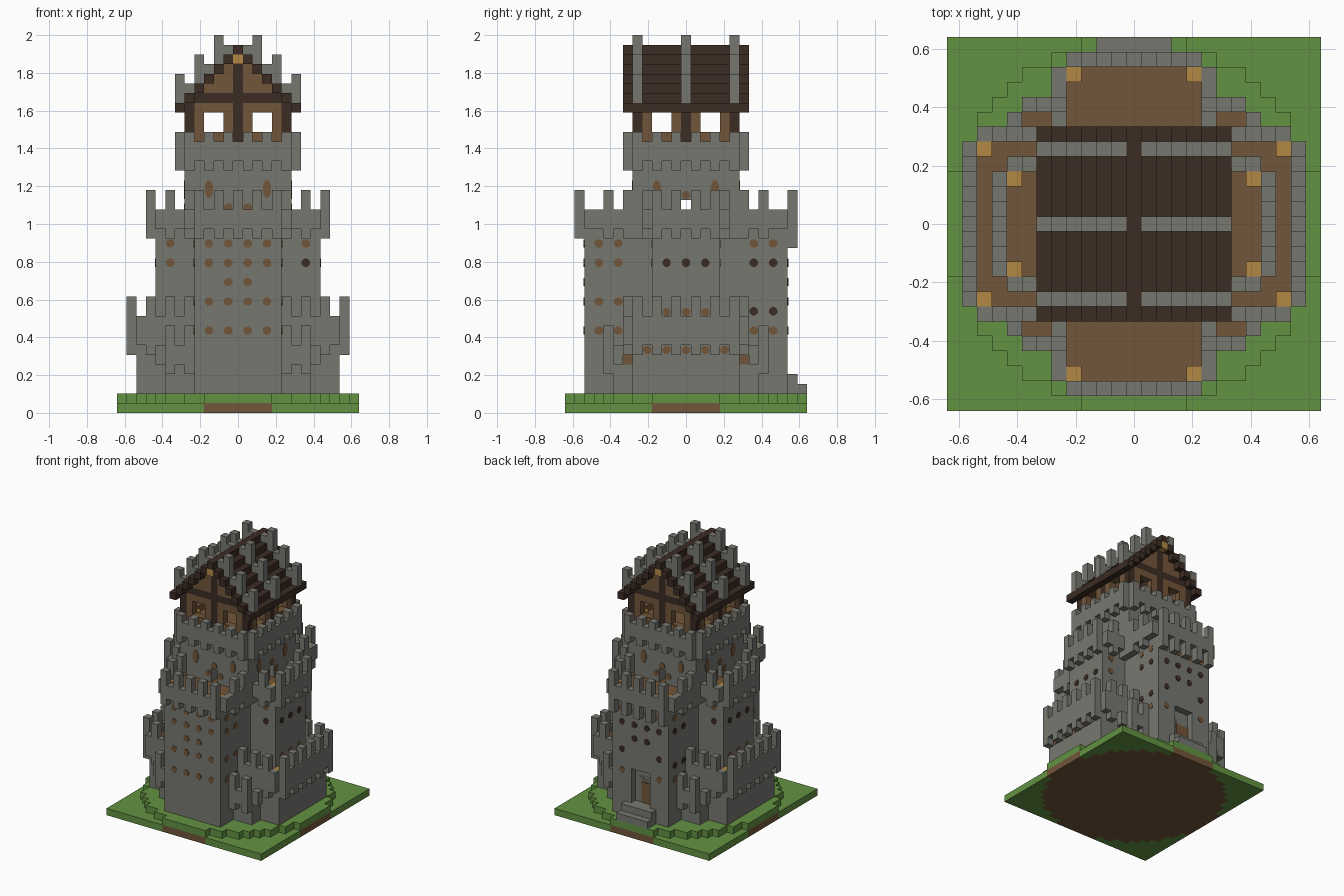
import bpy
import bmesh
from math import pi
from mathutils import Matrix, Vector
from itertools import product

if "Cube" in bpy.data.objects:
    bpy.data.objects.remove(bpy.data.objects["Cube"])

U = 2 / 39  # one building block


def material(name, rgb):
    m = bpy.data.materials.new(name)
    m.use_nodes = True
    m.diffuse_color = (*rgb, 1)
    m.node_tree.nodes["Principled BSDF"].inputs["Base Color"].default_value = (*rgb, 1)
    return m


STONE = material("grey stone", (0.185, 0.187, 0.165))
GRASS = material("grass green", (0.125, 0.29, 0.055))
WOOD = material("brown wood", (0.17, 0.093, 0.042))
DARK = material("dark timber", (0.045, 0.025, 0.017))
GOLD = material("lantern gold", (0.45, 0.25, 0.056))


def finish(name, bm, mat):
    mesh = bpy.data.meshes.new(name)
    bm.to_mesh(mesh)
    bm.free()
    mesh.materials.append(mat)
    bpy.context.collection.objects.link(bpy.data.objects.new(name, mesh))


def box(x, y, z):
    """Cells from first to last in x and y, from bottom up to top in z."""
    return set(product(range(x[0], x[1] + 1), range(y[0], y[1] + 1), range(*z)))


def mirrored(cells):
    return {(sx * i, sy * j, k) for i, j, k in cells for sx in (1, -1) for sy in (1, -1)}


def build(name, cells, mat):
    """Skin a set of cells, keeping only the outer faces."""
    bm = bmesh.new()
    for c in cells:
        mid = Vector((c[0], c[1], c[2] + 0.5))
        for axis, s in product(range(3), (1, -1)):
            n = [0, 0, 0]
            n[axis] = s
            if tuple(a + b for a, b in zip(c, n)) in cells:
                continue
            n = Vector(n)
            a = Vector((n.y, n.z, n.x))
            b = n.cross(a)
            quad = [(a + b), (b - a), (-a - b), (a - b)]
            bm.faces.new([bm.verts.new((mid + (n + q) / 2) * U) for q in quad])
    bmesh.ops.remove_doubles(bm, verts=bm.verts, dist=U / 50)
    bmesh.ops.dissolve_limit(bm, angle_limit=0.01, verts=bm.verts, edges=bm.edges)
    finish(name, bm, mat)


def battlement(name, cells, is_merlon, z):
    """Parapet on corbels: z = corbel, wall, crenel and merlon heights."""
    out = set()
    for i, j in cells:
        m = is_merlon(i, j)
        out |= box((i, i), (j, j), (z[0] if m else z[1], z[3] if m else z[2]))
    build(name, out, STONE)
    return out


def flat(x, y):
    return {(i, j) for i, j, k in mirrored(box(x, y, (0, 1)))}


# Ground
disc = {(i, j) for i, j, k in box((-12, 12), (-12, 12), (0, 1)) if i * i + j * j <= 156}
build("ground_dirt", {(i, j, 0) for i, j in disc}, WOOD)
build("ground_grass", {(i, j, 1) for i, j in disc} | {
    c for c in box((-12, 12), (-12, 12), (0, 1)) if c[:2] not in disc}, GRASS)

# Stone bodies, with a recessed doorway at the back
build("main_keep", box((-4, 4), (-10, 10), (2, 19)) - box((-1, 1), (10, 10), (4, 9)), STONE)
build("side_bays", box((-8, 8), (-3, 3), (2, 19)), STONE)
build("low_wings", box((-10, 10), (-5, 5), (2, 8)), STONE)
build("corner_turrets", mirrored(box((5, 7), (6, 7), (2, 5))), STONE)
tower = box((-5, 5), (-5, 5), (18, 27))
build("upper_tower", {c for c in tower if not (c[0] * c[1] == 0 and c[2] in (20, 21))}, STONE)
build("door_steps", box((-2, 2), (11, 11), (2, 4)) | box((-2, 2), (12, 12), (2, 3)), STONE)

# Wooden floors
build("keep_floor", box((-4, 4), (-10, 10), (19, 20)), WOOD)
build("bay_floor", box((-8, 8), (-3, 3), (19, 20)), WOOD)
build("wing_floor", box((-10, 10), (-5, 5), (8, 9)), WOOD)
build("turret_floor", mirrored(box((5, 7), (6, 7), (5, 6))), WOOD)
build("pavilion_floor", box((-5, 5), (-5, 5), (27, 28)), WOOD)

# Battlements
keep_top = (18, 19, 21, 23)
battlement("keep_battlement", flat((0, 4), (11, 11)) | flat((5, 5), (6, 10)),
           lambda i, j: i % 2 == 0 if abs(j) == 11 else abs(j) in (6, 8), keep_top)
build("back_corbels", {(i, 11, 17) for i in range(-4, 5, 2)}, STONE)
battlement("bay_battlement", flat((9, 9), (0, 3)) | flat((6, 8), (4, 4)),
           lambda i, j: j % 2 == 1 if abs(i) == 9 else abs(i) == 7, keep_top)
battlement("wing_battlement", flat((11, 11), (0, 5)) | flat((5, 10), (6, 6)),
           lambda i, j: j % 2 == 1 if abs(i) == 11 else i % 2 == 1, (6, 7, 10, 12))
battlement("turret_battlement", flat((5, 7), (8, 8)) | flat((8, 8), (7, 7)),
           lambda i, j: i % 2 == 1, (4, 5, 7, 9))
battlement("tower_battlement", flat((6, 6), (0, 5)) | flat((0, 5), (6, 6)),
           lambda i, j: (i if abs(j) == 6 else j) % 2 == 1, (25, 26, 28, 29))

# Roof pavilion: the same open wall on all four sides
timber, boards = set(), set()
for t in range(-5, 6):
    for s in (-5, 5):
        for i, j in ((t, s), (s, t)):
            if abs(t) in (0, 5):
                timber |= box((i, i), (j, j), (28, 32))
            elif abs(t) in (1, 4):
                boards |= box((i, i), (j, j), (28, 32))
            else:
                boards |= {(i, j, 28), (i, j, 31)}
for s in (-5, 5):
    timber |= box((-4, 4), (s, s), (32, 33)) | box((0, 0), (s, s), (33, 36))
    boards |= {c for c in box((-4, 4), (s, s), (33, 37)) if c[0] and c[2] < 37 - abs(c[0])}
build("pavilion_posts", timber, DARK)
build("pavilion_boards", boards, WOOD)

# Stepped roof with stone ribs
roof, ribs = set(), set()
for i in range(-6, 7):
    top = 38 - abs(i)
    roof |= box((i, i), (-6, 6), (top - 1, top))
    if i:
        for j in (-5, 0, 5):
            ribs |= box((i, i), (j, j), (top, top + (1 if i % 2 else 3)))
build("roof", roof, DARK)
build("roof_ribs", ribs, STONE)

# Lanterns
build("gable_lanterns", {(0, -6, 36), (0, 6, 36)}, GOLD)
build("floor_lanterns", mirrored({(4, 10, 20), (8, 3, 20), (10, 5, 9), (4, 4, 28)}), GOLD)

# Back door and the timber caps over the tower doorways
build("back_door", box((-1, 1), (9, 9), (4, 8)), DARK)


def plate(bm, axis, plane, t, z, r=0.46, tall=1, segments=8):
    """Thin octagon on the wall at the given plane, facing along the axis."""
    turn = Matrix.Rotation(pi / 2, 4, "Y" if axis == "x" else "X")
    spin = Matrix.Rotation(pi / segments, 4, "Z")
    pos = (plane, t, z) if axis == "x" else (t, plane, z)
    bmesh.ops.create_cone(
        bm, cap_ends=True, segments=segments, radius1=r * U, radius2=r * U, depth=0.008,
        matrix=Matrix.Translation(Vector(pos) * U) @ Matrix.Diagonal((1, 1, tall, 1)) @ turn @ spin)


beam, hole = bmesh.new(), bmesh.new()
bmesh.ops.create_cube(beam, size=U, matrix=Matrix.Translation(Vector((-0.5, 9.55, 5.5)) * U)
                      @ Matrix.Diagonal((2, 0.1, 3, 1)))
for s in (-1, 1):
    # Keep front and back
    for z in (17.5, 15.5, 13.5, 11.5, 8.5):
        for t in ((-1, 1) if z == 13.5 else (-3, -1, 1, 3)):
            if s < 0:
                plate(beam, "y", -10.5, t, z)
            elif abs(t) == 3 or z > 13:
                plate(beam if z in (17.5, 8.5) else hole, "y", 10.5, t, z)
    # Keep flanks
    for t in (7, 9):
        for z in (17.5, 15.5, 11.5, 8.5):
            plate(beam, "x", s * 4.5, -t, z)
        for z in (17.5, 8.5):
            plate(beam, "x", s * 4.5, t, z)
        for z in (15.5, 10.5):
            plate(hole, "x", s * 4.5, t, z)
    # Side bays and low wings
    for t in (-2, 0, 2):
        plate(hole, "x", s * 8.5, t, 15.5)
        plate(beam, "x", s * 8.5, t, 10.4)
    for t in (-4, -2, 0, 2, 4):
        plate(beam, "x", s * 10.5, t, 6.5)
    for t in (-7, 7):
        plate(beam, "y", s * 3.5, t, 17.5)
        plate(hole if t * s < 0 else beam, "y", s * 3.5, t, 15.5)
    # Upper tower windows and doorway caps
    for axis in "xy":
        for t in (-3, 3):
            plate(beam, axis, s * 5.5, t, 23.1, tall=2.1)
        for t in (-1, 1):
            plate(beam, axis, s * 5.5, t, 21.2)
        plate(beam, axis, s * 5.5, 0, 22.5)
finish("beam_ends", beam, WOOD)
finish("dark_openings", hole, DARK)
